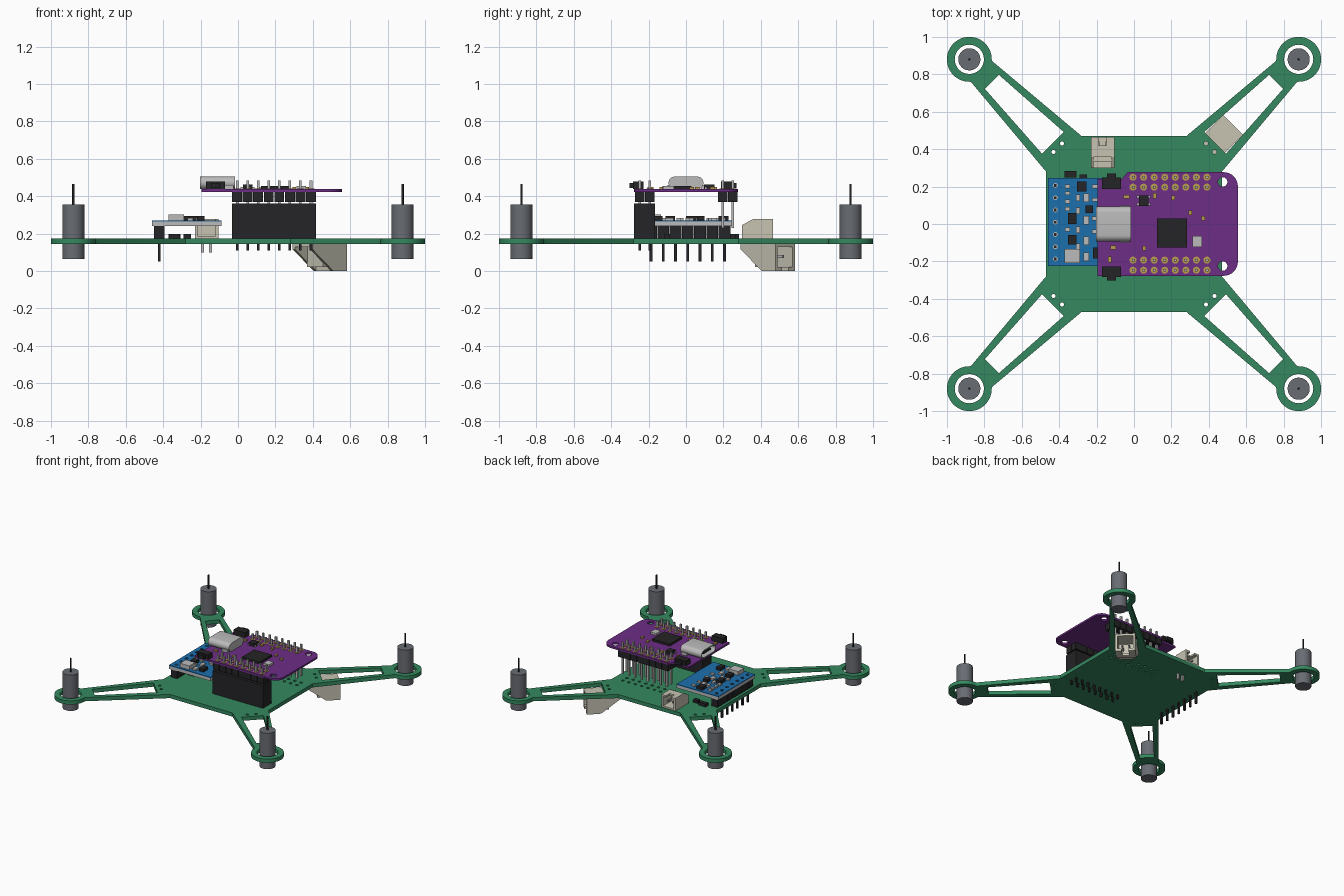
import bpy, bmesh
from math import sin, cos, pi, radians
from mathutils import Matrix, Vector

if "Cube" in bpy.data.objects:
    bpy.data.objects.remove(bpy.data.objects["Cube"])


def mat(name, r, g, b):
    m = bpy.data.materials.new(name)
    m.diffuse_color = (r, g, b, 1)
    m.use_nodes = True
    m.node_tree.nodes["Principled BSDF"].inputs["Base Color"].default_value = m.diffuse_color
    return m


GREEN = mat("green_board", .035, .25, .115)
PURPLE = mat("purple_board", .155, .027, .24)
BLUE = mat("blue_board", .012, .16, .42)
BEIGE = mat("beige_plastic", .57, .55, .45)
BLACK = mat("black_plastic", .018, .018, .02)
STEEL = mat("motor_steel", .14, .15, .17)
SILVER = mat("silver", .5, .5, .5)
GOLD = mat("gold", .5, .33, .08)


def finish(name, bm, m, smooth=False):
    bmesh.ops.recalc_face_normals(bm, faces=bm.faces)
    me = bpy.data.meshes.new(name)
    bm.to_mesh(me)
    bm.free()
    ob = bpy.data.objects.new(name, me)
    bpy.context.collection.objects.link(ob)
    me.materials.append(m)
    if smooth:
        bpy.ops.object.select_all(action='DESELECT')
        ob.select_set(True)
        bpy.context.view_layer.objects.active = ob
        bpy.ops.object.shade_smooth_by_angle(angle=radians(35))
    return ob


def boxes(name, items, m, xf=None):
    """items: (x0, x1, y0, y1, z0, z1)"""
    bm = bmesh.new()
    for x0, x1, y0, y1, z0, z1 in items:
        mx = Matrix.Translation(((x0 + x1) / 2, (y0 + y1) / 2, (z0 + z1) / 2)) \
            @ Matrix.Diagonal((x1 - x0, y1 - y0, z1 - z0, 1))
        bmesh.ops.create_cube(bm, size=1, matrix=(xf or Matrix()) @ mx)
    return finish(name, bm, m)


def cylinders(name, items, m, seg=32):
    """items: (x, y, z0, z1, radius)"""
    bm = bmesh.new()
    for x, y, z0, z1, r in items:
        bmesh.ops.create_cone(bm, cap_ends=True, segments=seg, radius1=r, radius2=r, depth=z1 - z0,
                              matrix=Matrix.Translation((x, y, (z0 + z1) / 2)))
    return finish(name, bm, m, True)


def arc(x, y, r, a0=0, a1=360, n=24):
    return [(x + r * cos(radians(a0 + (a1 - a0) * i / n)),
             y + r * sin(radians(a0 + (a1 - a0) * i / n))) for i in range(n + 1)]


def circle(x, y, r, n=24):
    return arc(x, y, r, n=n)[:-1]


def plate(name, loops, z0, z1, m):
    """Flat sheet: first loop is the outline, the others are holes."""
    cu = bpy.data.curves.new(name, 'CURVE')
    cu.dimensions, cu.fill_mode, cu.extrude = '2D', 'BOTH', (z1 - z0) / 2
    for pts in loops:
        s = cu.splines.new('POLY')
        s.points.add(len(pts) - 1)
        for p, (x, y) in zip(s.points, pts):
            p.co = (x, y, 0, 1)
        s.use_cyclic_u = True
    tmp = bpy.data.objects.new(name + "_curve", cu)
    bpy.context.collection.objects.link(tmp)
    me = bpy.data.meshes.new_from_object(tmp.evaluated_get(bpy.context.evaluated_depsgraph_get()))
    bm = bmesh.new()
    bm.from_mesh(me)
    bpy.data.objects.remove(tmp)
    bmesh.ops.remove_doubles(bm, verts=bm.verts, dist=1e-5)
    bmesh.ops.translate(bm, verts=bm.verts, vec=(0, 0, (z0 + z1) / 2))
    return finish(name, bm, m, True)


def turn(pts, k):
    for _ in range(k):
        pts = [(-y, x) for x, y in pts]
    return pts


# Frame: body, four slotted arms and motor rings, as one cut sheet
PIN_X = [-.005 + .0564 * i for i in range(8)]
corner = [(.47, .28), (.868, .755)] + arc(.88, .88, .12, -92, 182, 36) + [(.755, .868), (.28, .47)]
slot = [(.511, .355), (.803, .717), (.717, .803), (.355, .511)]
slot = [(.492, .376), (.797, .722), (.722, .797), (.376, .492)]
outline, holes = [], []
for k in range(4):
    outline += turn(corner, k)
    holes += [turn(slot, k), turn(circle(.88, .88, .078, 36), k)]
    holes += [turn(circle(.43, .385, .011, 10), k), turn(circle(.385, .43, .011, 10), k)]
for x in PIN_X:
    holes += [circle(x, .25, .012, 8), circle(x, .197, .012, 8)]
plate("frame", [outline] + holes, .145, .175, GREEN)

# Motors with shafts
CORNERS = [(sx * .88, sy * .88) for sx in (-1, 1) for sy in (-1, 1)]
cylinders("motors", [(x, y, .065, .355, .059) for x, y in CORNERS], STEEL, 40)
cylinders("motor_shafts", [(x, y, .35, .465, .006) for x, y in CORNERS], BLACK, 12)


# Plug sockets: local x = length, y = width, z = height, all in 0..1
def socket(name, xf, slope):
    bm = bmesh.new()
    for y in (-.5, .38):
        a, b = ([bm.verts.new((x, y + d, z)) for x, z in slope] for d in (0, .12))
        n = len(slope)
        bm.faces.new(a)
        bm.faces.new(b)
        for i in range(n):
            bm.faces.new((a[i], a[(i + 1) % n], b[(i + 1) % n], b[i]))
    bmesh.ops.transform(bm, matrix=xf, verts=bm.verts)
    finish(name + "_sides", bm, BEIGE)
    s = slope[2][0]
    boxes(name + "_shell", [(0, 1, -.4, .4, 0, .12), (s * .6, s * .6 + .15, -.4, .4, .1, .85),
                            (s, .72, -.4, .4, .86, 1), (.72, 1, -.4, -.17, .86, 1),
                            (.72, 1, .17, .4, .86, 1)], BEIGE, xf)
    boxes(name + "_pins", [(s * .6, .85, y - .04, y + .04, .42, .52) for y in (-.17, .17)], SILVER, xf)


rear = Matrix.Translation((-.168, .30, .175)) @ Matrix.Rotation(pi / 2, 4, 'Z') \
    @ Matrix.Diagonal((.165, .125, .102, 1))
socket("rear_socket", rear, [(0, 0), (0, .7), (.35, 1), (1, 1), (1, 0)])
under = Matrix.Translation((.345, .345, .145)) @ Matrix.Rotation(pi / 4, 4, 'Z') \
    @ Matrix.Diagonal((.262, .149, -.144, 1))
socket("battery_socket", under, [(0, 0), (0, .2), (.6, 1), (1, 1), (1, 0)])
boxes("rear_socket_legs", [(x - .008, x + .008, .32, .336, .10, .18) for x in (-.19, -.146)], SILVER)

# Sensor board on a single header row
SENSOR_Y = [-.187 + .0655 * i for i in range(7)]
boxes("sensor_board_core", [(-.46, -.087, -.225, .245, .24, .264)], SILVER)
plate("sensor_board_top", [[(-.46, -.225), (-.087, -.225), (-.087, .245), (-.46, .245)]]
      + [circle(-.42, y, .013, 10) for y in SENSOR_Y], .264, .271, BLUE)
boxes("sensor_header", [(-.448, -.392, y - .031, y + .031, .175, .24) for y in SENSOR_Y], BLACK)
boxes("sensor_header_pins", [(-.427, -.413, y - .007, y + .007, .05, .266) for y in SENSOR_Y], BLACK)


def chips(name, spots, z, h, m):
    """spots: (x, y, width, depth)"""
    boxes(name, [(x - w / 2, x + w / 2, y - d / 2, y + d / 2, z, z + h) for x, y, w, d in spots], m)


chips("sensor_chips", [(-.28, .2, .05, .055), (-.33, .03, .045, .06), (-.33, -.085, .045, .05),
                       (-.2, -.155, .04, .06), (-.24, .08, .04, .04)], .27, .024, BLACK)
chips("sensor_can", [(-.33, -.172, .085, .075)], .27, .033, SILVER)
chips("sensor_small_parts", [(-.355, y, .028, .02) for y in (.2, .165, .12, .08, -.03)]
      + [(-.3, y, .022, .034) for y in (.14, .07, -.03, -.12)]
      + [(-.255, y, .03, .045) for y in (.14, .02, -.09, -.175)]
      + [(-.21, y, .03, .02) for y in (.2, .13, .03, -.04)], .27, .014, SILVER)
chips("frame_small_parts", [(-.34, .265, .065, .035), (-.34, -.1, .06, .03), (-.27, .25, .04, .03)],
      .175, .024, BLACK)

# Controller board with rounded end and mounting holes
board = [(-.195, -.277), (.48, -.277)] + arc(.48, -.202, .075, -90, 0, 8) \
    + arc(.48, .202, .075, 0, 90, 8) + [(-.035, .277), (-.065, .24), (-.195, .24)]
plate("controller_board", [board, circle(.474, .225, .025), circle(.474, -.225, .025)],
      .423, .438, PURPLE)
PADS = [(x, y) for x in PIN_X for y in (.25, .197, -.193, -.247)]
cylinders("controller_pads", [(x, y, .437, .441, .019) for x, y in PADS], GOLD, 16)
bar = [(y - .025, y + .025) for y in (.25, .197, -.193, -.247)]
boxes("controller_pin_strips", [(x - .0265, x + .0265, a, b, .37, .423)
                                for x in PIN_X for a, b in bar], BLACK)
boxes("controller_pins", [(x - .007, x + .007, y - .007, y + .007, .23, .485) for x, y in PADS], SILVER)

# Tall socket under the front pin rows
boxes("header_socket", [(-.033, .417, -.278, -.166, .175, .36)], BLACK)
boxes("header_socket_pins", [(x - .007, x + .007, y - .007, y + .007, .11, .18)
                             for x, y in PADS if y < 0], BLACK)

# Parts on the controller board
chips("controller_chip", [(.203, -.048, .158, .156)], .438, .017, BLACK)
chips("crystal", [(.338, -.094, .052, .06)], .438, .016, SILVER)
chips("regulator", [(.052, .125, .05, .055)], .438, .024, BLACK)
chips("regulator_legs", [(.052, .105, .075, .012), (.052, .145, .075, .012)], .438, .01, SILVER)
chips("controller_small_parts", [(-.04, .145, .03, .018), (.11, .15, .018, .03), (.21, .14, .018, .025),
                                 (.3, .06, .018, .025), (.37, .03, .018, .025), (.055, -.13, .018, .025),
                                 (-.11, -.125, .03, .02), (-.13, -.19, .02, .03)], .438, .012, GOLD)
chips("button_bodies", [(-.12, .218, .1, .06), (-.12, -.255, .1, .055)], .438, .04, BLACK)
chips("button_plungers", [(-.12, .255, .05, .03), (-.12, -.287, .05, .03)], .443, .028, BLACK)

# Charging port: rounded metal tube open at the outer end
bm = bmesh.new()
rings = []
for x, g in ((-.015, 0), (-.203, 0), (-.203, .008), (-.06, .008)):
    pts = [p for s, a in ((1, -90), (-1, 90)) for p in arc(s * .06, .4715, .0335 - g, a, a + 180, 10)]
    rings.append([bm.verts.new((x, y, z)) for y, z in pts])
for a, b in zip(rings, rings[1:]):
    for i in range(len(a)):
        j = (i + 1) % len(a)
        bm.faces.new((a[i], a[j], b[j], b[i]))
bm.faces.new(rings[0])
bm.faces.new(rings[-1])
finish("charging_port", bm, SILVER, True)
boxes("charging_port_tongue", [(-.19, -.05, -.05, .05, .466, .477)], BLACK)
chips("charging_port_tabs", [(-.05, .09, .05, .02), (-.05, -.09, .05, .02)], .43, .03, SILVER)
